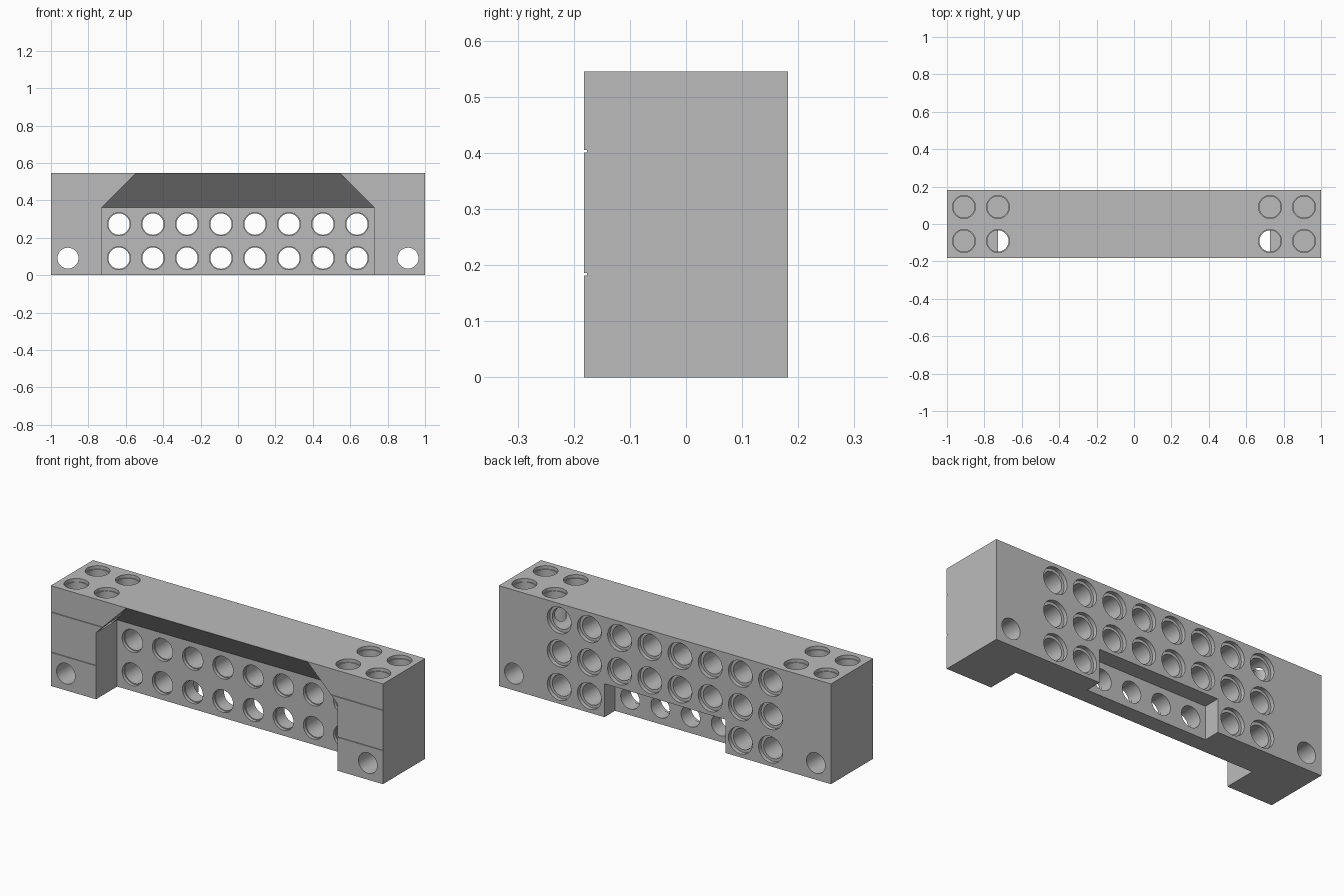
import bpy, bmesh, math
from mathutils import Vector

if "Cube" in bpy.data.objects:
    bpy.data.objects.remove(bpy.data.objects["Cube"], do_unlink=True)

U = 2 / 11            # grid pitch: the beam is 11 x 2 x 3 pitches
H = U / 2
SIDES = 32

grey = bpy.data.materials.new("mid grey")
grey.use_nodes = True
grey.diffuse_color = (0.5, 0.5, 0.5, 1)
grey.node_tree.nodes["Principled BSDF"].inputs["Base Color"].default_value = (0.5, 0.5, 0.5, 1)


def make_object(name, bm):
    bmesh.ops.recalc_face_normals(bm, faces=bm.faces)
    mesh = bpy.data.meshes.new(name)
    bm.to_mesh(mesh)
    bm.free()
    mesh.materials.append(grey)
    obj = bpy.data.objects.new(name, mesh)
    bpy.context.collection.objects.link(obj)
    return obj


def add_hull(bm, points):
    verts = [bm.verts.new(p) for p in points]
    bmesh.ops.convex_hull(bm, input=verts)
    bmesh.ops.dissolve_limit(bm, angle_limit=0.01, verts=bm.verts, edges=bm.edges)


def add_box(bm, low, high):
    add_hull(bm, [(x, y, z) for x in (low[0], high[0])
                  for y in (low[1], high[1]) for z in (low[2], high[2])])


def add_bore(bm, centre, axis, profile):
    """Solid of revolution from (radius, distance) steps along an axis."""
    axis = Vector(axis)
    side = Vector((1, 0, 0))
    other = axis.cross(side)
    rings = []
    for radius, dist in profile:
        ring = []
        for i in range(SIDES):
            a = math.tau * i / SIDES
            ring.append(bm.verts.new(Vector(centre) + axis * dist
                        + radius * (side * math.cos(a) + other * math.sin(a))))
        rings.append(ring)
    for a, b in zip(rings, rings[1:]):
        for i in range(SIDES):
            j = (i + 1) % SIDES
            bm.faces.new((a[i], a[j], b[j], b[i]))
    bm.faces.new(rings[0])
    bm.faces.new(rings[-1])


def cut(body, bm):
    cutter = make_object("cutter", bm)
    cutter.hide_render = True
    mod = body.modifiers.new("cut", 'BOOLEAN')
    mod.operation = 'DIFFERENCE'
    mod.solver = 'EXACT'
    mod.object = cutter
    bpy.context.view_layer.objects.active = body
    bpy.ops.object.modifier_apply(modifier=mod.name)
    bpy.data.objects.remove(cutter, do_unlink=True)


# Solid block
bm = bmesh.new()
add_box(bm, (-1, -U, 0), (1, U, 3 * U))
body = make_object("beam_block", bm)

# Front recess with a hipped, sloping ceiling
bm = bmesh.new()
wide, top, reach = 4 * U, 2 * U - 0.001, 0.3
points = []
for s in (-1, 1):
    points += [(s * wide, y, z) for y in (-reach, 0) for z in (-0.1, top)]
    points.append((s * (wide - reach), -reach, top + reach))
add_hull(bm, points)
cut(body, bm)

# Notch under the back
bm = bmesh.new()
add_box(bm, (-2 * U, H, -0.1), (2 * U, 0.3, U))
cut(body, bm)

# Fine seam lines on the front
for z in (0.184, 0.403):
    bm = bmesh.new()
    add_box(bm, (-1.1, -0.2, z - 0.002), (1.1, -U + 0.005, z + 0.002))
    cut(body, bm)

# Horizontal bores: two through rows, one blind row and plain corner holes
bm = bmesh.new()
back_rim = [(0.057, U - 0.022), (0.072, U - 0.022), (0.072, U + 0.02)]
through = [(0.0615, -0.02), (0.0615, 0.018), (0.057, 0.018)] + back_rim
blind = [(0.057, 0.001)] + back_rim
for column in range(8):
    x = (column - 3.5) * U
    for row, profile in enumerate((through, through, blind)):
        add_bore(bm, (x, 0, (row + 0.5) * U), (0, 1, 0), profile)
for x in (-5 * U, 5 * U):
    add_bore(bm, (x, 0, H), (0, 1, 0), [(0.056, -0.3), (0.056, 0.3)])
cut(body, bm)

# Vertical blind bores at both ends of the top
bm = bmesh.new()
socket = [(0.057, 2 * U - 0.003), (0.057, 3 * U - 0.018),
          (0.0615, 3 * U - 0.018), (0.0615, 3 * U + 0.02)]
for x in (-5 * U, -4 * U, 4 * U, 5 * U):
    for y in (-H, H):
        add_bore(bm, (x, y, 0), (0, 0, 1), socket)
cut(body, bm)

# Smooth bores, crisp edges
bpy.ops.object.select_all(action='DESELECT')
body.select_set(True)
bpy.context.view_layer.objects.active = body
bpy.ops.object.shade_smooth_by_angle(angle=math.radians(30))
